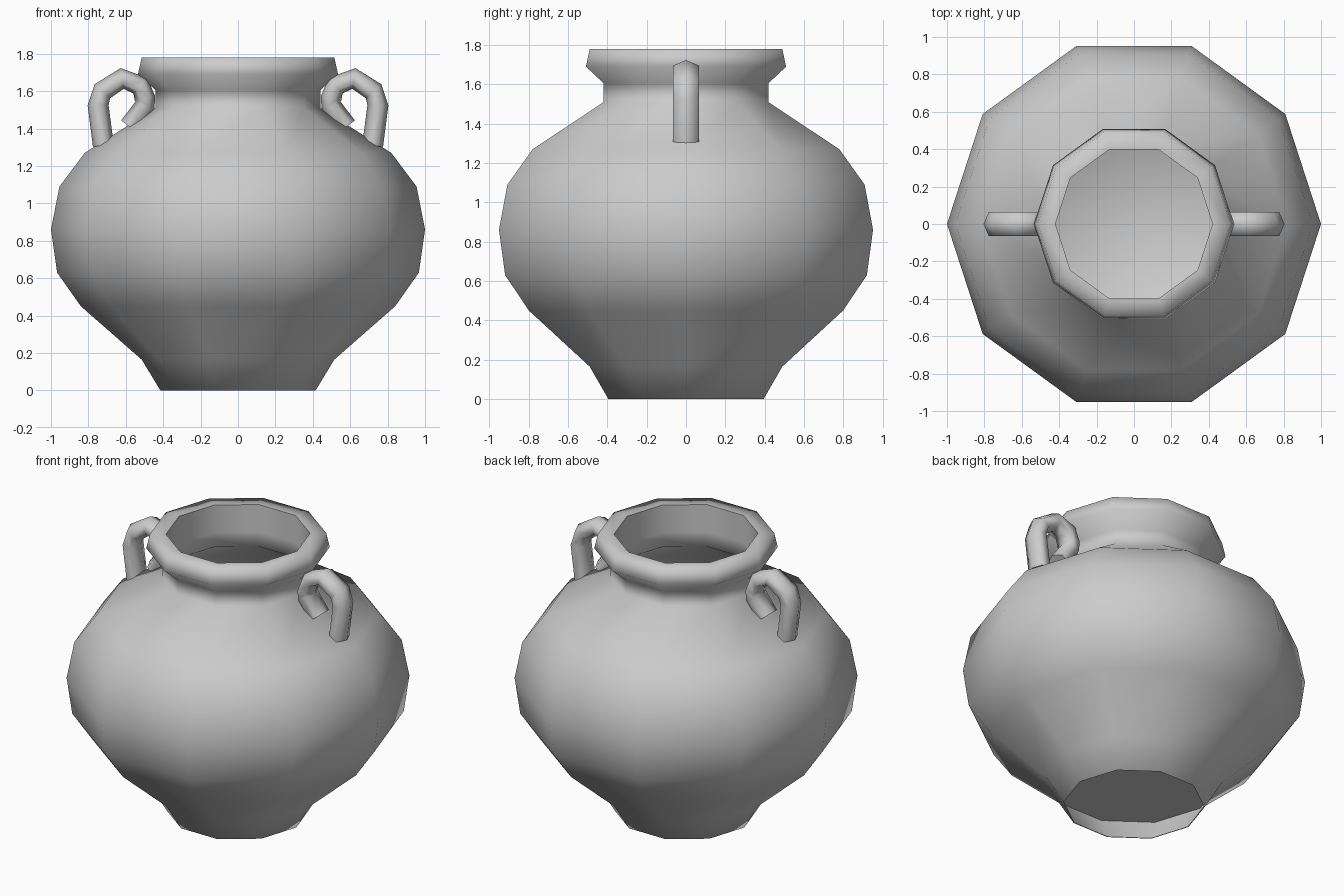
import bpy, bmesh, math
from mathutils import Vector

cube = bpy.data.objects.get("Cube")
if cube:
    bpy.data.objects.remove(cube, do_unlink=True)

SIDES = 10
clay = bpy.data.materials.new("grey clay")
clay.use_nodes = True
clay.diffuse_color = (0.6, 0.6, 0.6, 1)
clay.node_tree.nodes["Principled BSDF"].inputs["Base Color"].default_value = (0.6, 0.6, 0.6, 1)


def loft(name, rings):
    """Skin a list of equal-length rings of points and cap both ends."""
    bm = bmesh.new()
    loops = [[bm.verts.new(p) for p in ring] for ring in rings]
    count = len(loops[0])
    for a, b in zip(loops, loops[1:]):
        for i in range(count):
            j = (i + 1) % count
            bm.faces.new((a[i], a[j], b[j], b[i]))
    bm.faces.new(loops[0][::-1])
    bm.faces.new(loops[-1])
    bmesh.ops.recalc_face_normals(bm, faces=bm.faces)
    mesh = bpy.data.meshes.new(name)
    bm.to_mesh(mesh)
    bm.free()
    mesh.materials.append(clay)
    obj = bpy.data.objects.new(name, mesh)
    bpy.context.collection.objects.link(obj)
    bpy.ops.object.select_all(action="DESELECT")
    obj.select_set(True)
    bpy.context.view_layer.objects.active = obj
    bpy.ops.object.shade_smooth_by_angle(angle=math.radians(85))
    return obj


def circle(radius, z):
    turn = math.tau / SIDES
    return [(radius * math.cos(i * turn), radius * math.sin(i * turn), z) for i in range(SIDES)]


# Pot: hollow foot underside, outer wall, flared rim, inner wall, floor
foot = [(0.505, 0.16), (0.41, 0)]
outer = [(0.415, 0), (0.515, 0.165), (0.84, 0.45), (0.967, 0.63), (1, 0.86),
         (0.955, 1.09), (0.82, 1.27), (0.44, 1.51), (0.44, 1.605)]
rim = [(0.535, 1.69), (0.515, 1.78), (0.42, 1.78)]
inner = [(r - 0.02, z) for r, z in reversed(outer[2:])] + [(0.5, 0.175)]
loft("pot", [circle(r, z) for r, z in foot + outer + rim + inner])

# Handles: six-sided tubes bent from the shoulder up and back to the neck
path = [(0.72, 1.31), (0.748, 1.525), (0.725, 1.60), (0.62, 1.668),
        (0.522, 1.63), (0.497, 1.56), (0.497, 1.52), (0.58, 1.41)]
points = [Vector((x, 0, z)) for x, z in path]
for side, name in ((1, "left_handle"), (-1, "right_handle")):
    rings = []
    for i, p in enumerate(points):
        before = points[max(i - 1, 0)]
        after = points[min(i + 1, len(points) - 1)]
        along = (after - before).normalized()
        across = Vector((along.z, 0, -along.x))
        ring = []
        for k in range(6):
            a = k * math.tau / 6
            v = p + across * 0.056 * math.cos(a) + Vector((0, 0.075 * math.sin(a), 0))
            ring.append((side * v.x, v.y, v.z))
        rings.append(ring)
    loft(name, rings)
